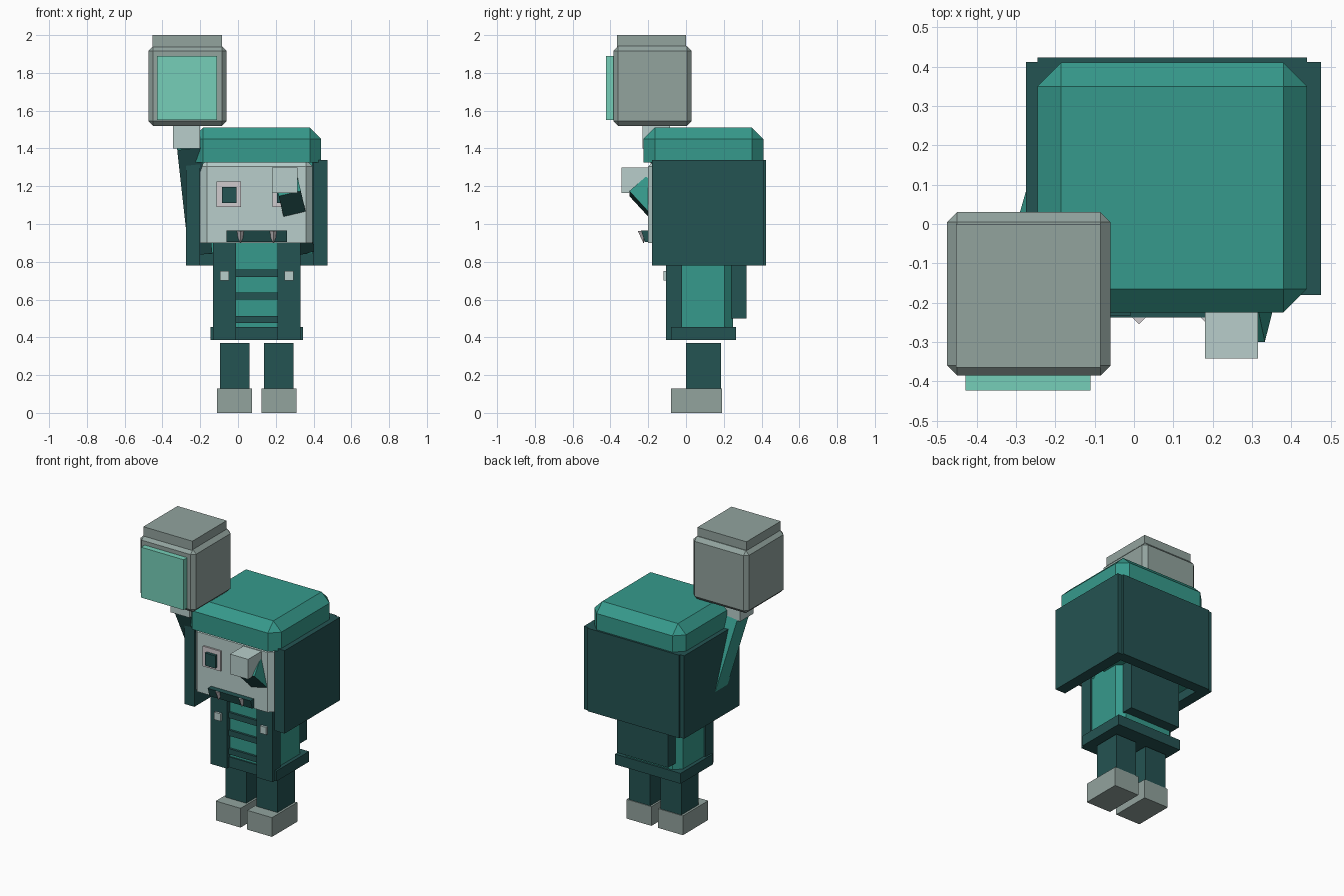
import bpy, bmesh
from mathutils import Vector, Matrix

cube = bpy.data.objects.get("Cube")
if cube:
    bpy.data.objects.remove(cube, do_unlink=True)


def material(name, r, g, b):
    lin = [((c / 255 + 0.055) / 1.055) ** 2.4 for c in (r, g, b)] + [1]
    m = bpy.data.materials.new(name)
    m.use_nodes = True
    m.diffuse_color = lin
    m.node_tree.nodes["Principled BSDF"].inputs["Base Color"].default_value = lin
    return m


TEAL = material("teal", 54, 154, 140)
DARK = material("dark teal", 36, 83, 82)
PALE = material("pale skin", 184, 206, 203)
GREY = material("stone grey", 146, 163, 158)
MINT = material("mint glow", 118, 207, 184)
IVORY = material("ivory", 208, 203, 206)


def finish(name, bm, *mats):
    mesh = bpy.data.meshes.new(name)
    bm.to_mesh(mesh)
    bm.free()
    for m in mats:
        mesh.materials.append(m)
    ob = bpy.data.objects.new(name, mesh)
    bpy.context.scene.collection.objects.link(ob)
    return ob


def box(name, mat, x, y, z, bevel=0, pick=None):
    """Box from ranges; pick chooses which edges are chamfered."""
    bm = bmesh.new()
    bmesh.ops.create_cube(bm, size=1)
    for v in bm.verts:
        v.co = [r[0] if c < 0 else r[1] for c, r in zip(v.co, (x, y, z))]
    if bevel:
        edges = [e for e in bm.edges if pick is None or pick(e)]
        bmesh.ops.bevel(bm, geom=edges, offset=bevel, segments=1, affect='EDGES')
    return finish(name, bm, mat)


def upright(e):
    return abs(e.verts[0].co.z - e.verts[1].co.z) > 0.01


def arm(name, start, end, width):
    """Square sleeve between two points, dark on its front face."""
    a, b = Vector(start), Vector(end)
    axis = (b - a).normalized()
    side = Vector((0, 1, 0)).cross(axis).normalized()
    rot = Matrix((side, axis.cross(side), axis)).transposed().to_4x4()
    bm = bmesh.new()
    bmesh.ops.create_cube(bm, size=1)
    bm.transform(Matrix.Translation((a + b) / 2) @ rot
                 @ Matrix.Diagonal((width, width, (b - a).length, 1)))
    bm.normal_update()
    for f in bm.faces:
        f.material_index = int(f.normal.y < -0.3 and abs(f.normal.dot(axis)) < 0.5)
    return finish(name, bm, TEAL, DARK)


MID = 0.1  # centre line of the body


def pair(name, mat, inner, outer, y, z, bevel=0):
    """Matching boxes on both sides of the body's centre line."""
    box("right_" + name, mat, (MID - outer, MID - inner), y, z, bevel)
    box("left_" + name, mat, (MID + inner, MID + outer), y, z, bevel)


# Legs and shoes
pair("shoe", GREY, 0.025, 0.21, (-0.08, 0.19), (0, 0.13))
pair("leg", DARK, 0.038, 0.195, (0, 0.185), (0.13, 0.37))

# Torso, coat and belt
box("torso", TEAL, (-0.12, 0.32), (-0.07, 0.25), (0.4, 0.9), 0.047, upright)
box("belt", DARK, (-0.145, 0.345), (-0.08, 0.265), (0.385, 0.455))
pair("coat_front", DARK, 0.11, 0.232, (-0.105, -0.02), (0.385, 0.91))
pair("coat_button", PALE, 0.147, 0.195, (-0.12, -0.1), (0.7, 0.75))
box("coat_back", DARK, (-0.09, 0.29), (0.24, 0.32), (0.5, 0.88))
for i, z in enumerate((0.475, 0.6, 0.72)):
    box(f"chest_bar_{i + 1}", DARK, (-0.02, 0.22), (-0.085, -0.04), (z, z + 0.038))

# Head, hair and hood
box("head", PALE, (-0.2, 0.395), (-0.2, 0.34), (0.9, 1.34), 0.035,
    lambda e: upright(e) or e.verts[0].co.z > 1.3)
box("hair_lining", TEAL, (-0.2, 0.395), (0.1, 0.36), (0.84, 1.33))
box("hair", TEAL, (-0.245, 0.44), (-0.225, 0.41), (1.325, 1.51), 0.06,
    lambda e: upright(e) or e.verts[0].co.z + e.verts[1].co.z > 3)
pair("hood_side", DARK, 0.3, 0.375, (-0.18, 0.412), (0.78, 1.34))
box("hood_back", DARK, (-0.245, 0.44), (0.35, 0.423), (0.78, 1.34))

# Face
pair("eye", IVORY, 0.083, 0.215, (-0.212, -0.19), (1.09, 1.225))
pair("pupil", DARK, 0.107, 0.185, (-0.232, -0.2), (1.11, 1.195))
jaw = box("jaw", DARK, (-0.06, 0.26), (-0.238, -0.19), (0.905, 0.965))
for v in jaw.data.vertices:
    if v.co.z < 0.93 and v.co.y < -0.2:
        v.co.y += 0.02
for x, side in ((0.013, "right"), (0.187, "left")):
    bm = bmesh.new()
    bmesh.ops.create_cone(bm, cap_ends=True, segments=4, radius1=0, radius2=0.03,
                          depth=0.065, matrix=Matrix.Translation((x, -0.225, 0.93)))
    finish(side + "_tooth", bm, IVORY)

# Arms and hands
arm("right_arm", (-0.262, -0.155, 1.42), (-0.2, 0.06, 0.86), 0.125)
box("right_hand", PALE, (-0.345, -0.2), (-0.23, -0.085), (1.4, 1.53))
arm("left_arm", (0.265, -0.255, 1.2), (0.34, 0.04, 0.88), 0.12)
box("left_hand", PALE, (0.18, 0.315), (-0.342, -0.2), (1.165, 1.3))

# Raised lantern
box("lantern_body", GREY, (-0.475, -0.06), (-0.385, 0.03), (1.52, 1.942), 0.025)
box("lantern_cap", GREY, (-0.452, -0.085), (-0.365, 0), (1.93, 2.0))
box("lantern_pane", MINT, (-0.428, -0.11), (-0.423, -0.37), (1.55, 1.89))
